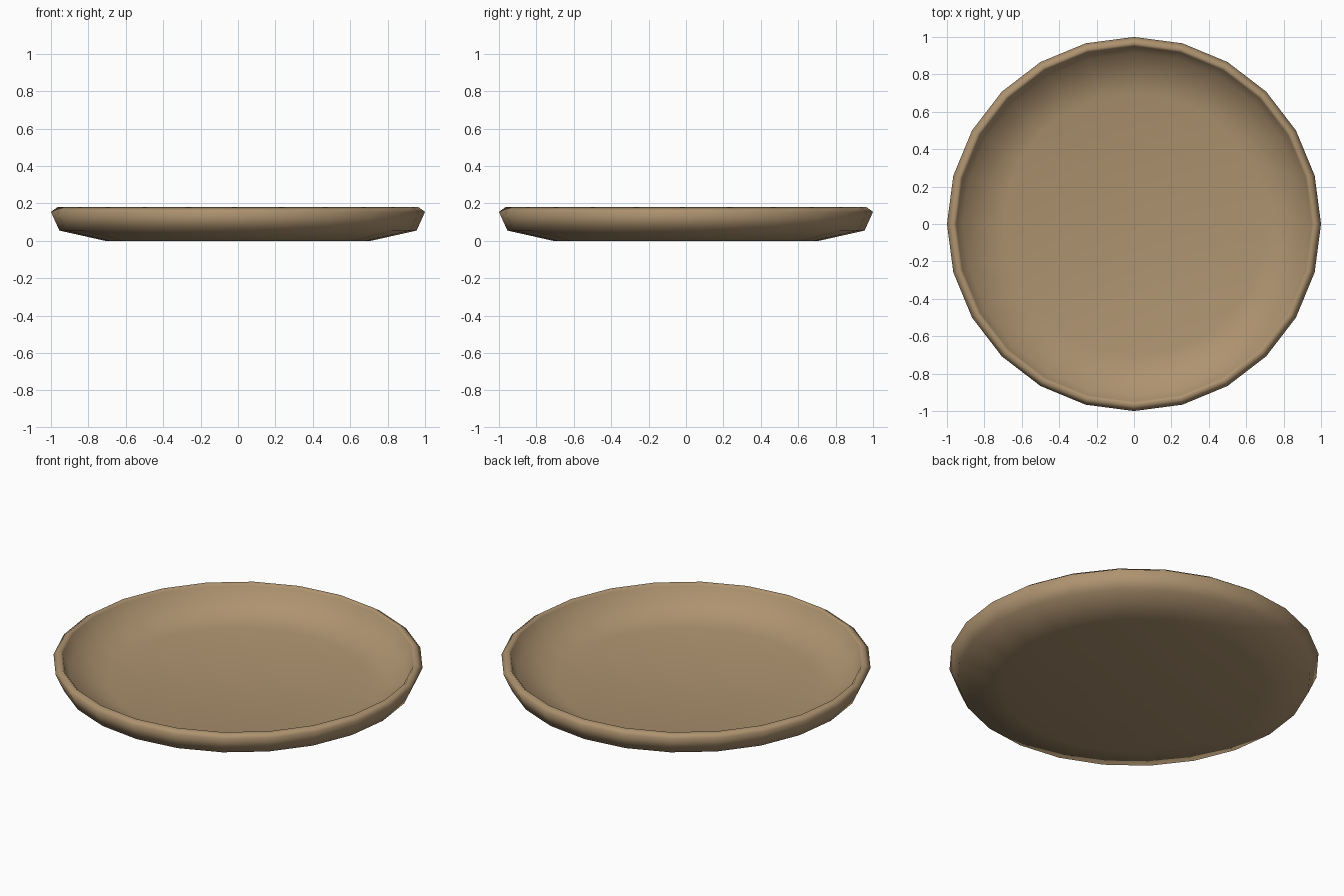
import bpy
import bmesh
from math import cos, sin, tau

SIDES = 24

cube = bpy.data.objects.get("Cube")
if cube:
    bpy.data.objects.remove(cube, do_unlink=True)

# Fired clay colour
clay = bpy.data.materials.new("warm_tan")
clay.use_nodes = True
tan = (0.42, 0.29, 0.16, 1.0)
clay.diffuse_color = tan
clay.node_tree.nodes["Principled BSDF"].inputs["Base Color"].default_value = tan

# Cross-section (radius, height): underside, outer wall, rim, inner wall, floor
profile = [
    (0.71, 0.0), (0.955, 0.055), (1.0, 0.155), (0.965, 0.18),
    (0.95, 0.165), (0.915, 0.08), (0.70, 0.03),
]

bm = bmesh.new()
rings = [
    [bm.verts.new((r * cos(tau * i / SIDES), r * sin(tau * i / SIDES), z))
     for i in range(SIDES)]
    for r, z in profile
]

# Wall bands between neighbouring rings
for low, high in zip(rings, rings[1:]):
    for i in range(SIDES):
        j = (i + 1) % SIDES
        bm.faces.new((low[i], low[j], high[j], high[i]))

# Flat base and flat eating surface
bm.faces.new(list(reversed(rings[0])))
bm.faces.new(rings[-1])
bmesh.ops.recalc_face_normals(bm, faces=bm.faces)
for face in bm.faces:
    face.smooth = True

mesh = bpy.data.meshes.new("plate")
bm.to_mesh(mesh)
bm.free()
mesh.materials.append(clay)
plate = bpy.data.objects.new("plate", mesh)
bpy.context.collection.objects.link(plate)
